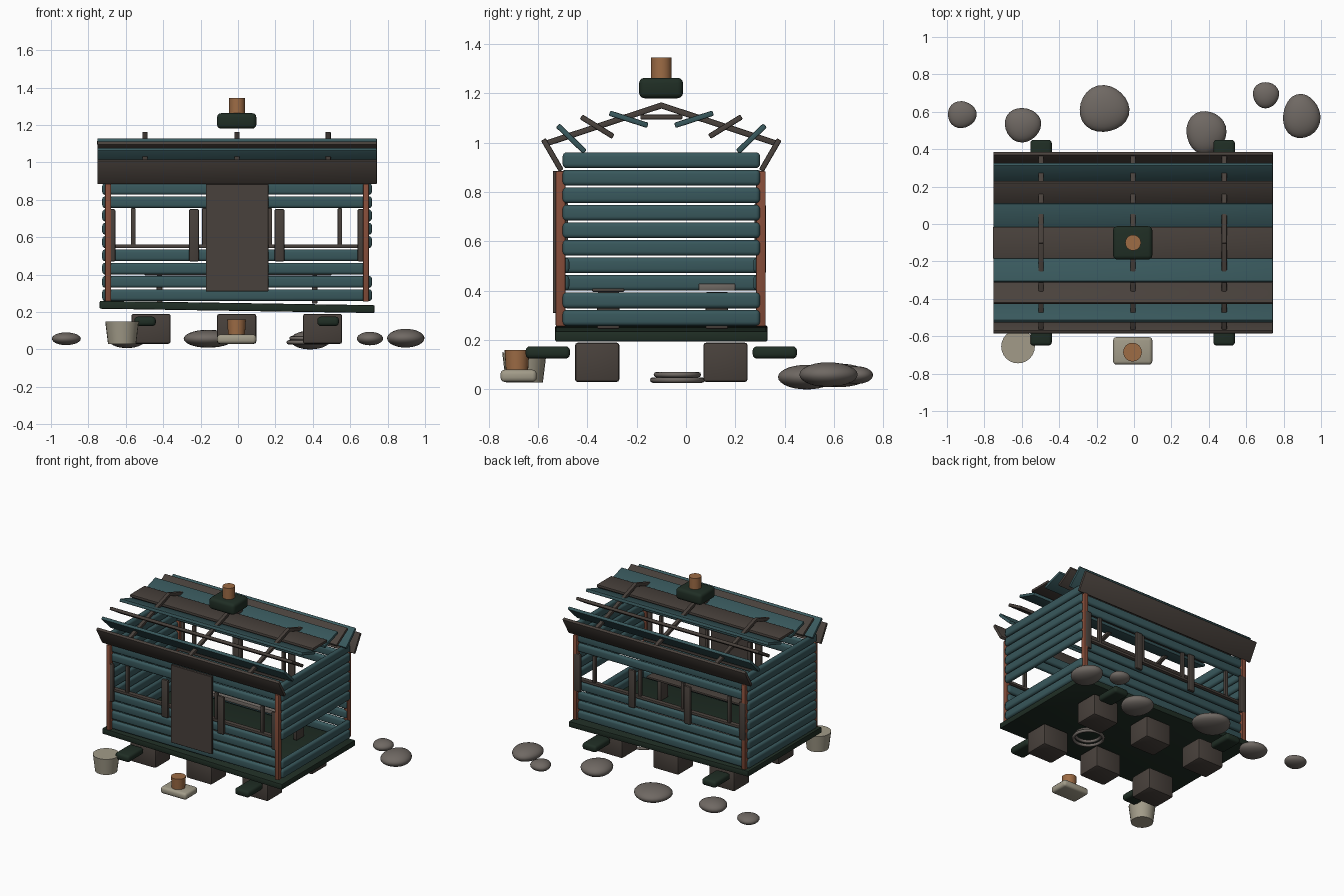
import bpy, bmesh, math, random
from mathutils import Vector

random.seed(4)
if "Cube" in bpy.data.objects:
    bpy.data.objects.remove(bpy.data.objects["Cube"], do_unlink=True)


def material(name, r, g, b):
    m = bpy.data.materials.new(name)
    m.use_nodes = True
    m.diffuse_color = (r, g, b, 1)
    bsdf = m.node_tree.nodes["Principled BSDF"]
    bsdf.inputs["Base Color"].default_value = (r, g, b, 1)
    bsdf.inputs["Roughness"].default_value = 0.8
    return m


teal = material("teal wood", 0.04, 0.098, 0.108)
brown = material("dark brown wood", 0.066, 0.053, 0.045)
green = material("dark green", 0.014, 0.027, 0.018)
rust = material("rust red", 0.24, 0.075, 0.042)
orange = material("orange clay", 0.34, 0.15, 0.06)
grey = material("stone grey", 0.16, 0.14, 0.125)
beige = material("beige", 0.36, 0.33, 0.25)


def finish(name, bm, mat, smooth=True):
    mesh = bpy.data.meshes.new(name)
    bm.to_mesh(mesh)
    bm.free()
    mesh.materials.append(mat)
    ob = bpy.data.objects.new(name, mesh)
    bpy.context.collection.objects.link(ob)
    if smooth:
        bpy.ops.object.select_all(action='DESELECT')
        ob.select_set(True)
        bpy.context.view_layer.objects.active = ob
        bpy.ops.object.shade_smooth_by_angle(angle=math.radians(35))
    return ob


def box(name, loc, size, mat, bevel=0.005, segments=2, rot=(0, 0, 0)):
    bm = bmesh.new()
    bmesh.ops.create_cube(bm, size=1)
    bmesh.ops.scale(bm, vec=size, verts=bm.verts)
    bmesh.ops.bevel(bm, geom=bm.edges[:], offset=min(bevel, min(size) * 0.48),
                    segments=segments, profile=0.5, affect='EDGES')
    ob = finish(name, bm, mat)
    ob.location, ob.rotation_euler = loc, rot
    return ob


def span(name, x, y, z, mat, bevel=0.005, segments=2):
    """Box given by its (min, max) range on each axis."""
    loc = [sum(r) / 2 for r in (x, y, z)]
    return box(name, loc, [r[1] - r[0] for r in (x, y, z)], mat, bevel, segments)


def tube(name, loc, r_low, r_high, z, mat, sides=24):
    bm = bmesh.new()
    bmesh.ops.create_cone(bm, cap_ends=True, segments=sides, radius1=r_low,
                          radius2=r_high, depth=z[1] - z[0])
    ob = finish(name, bm, mat)
    ob.location = (loc[0], loc[1], sum(z) / 2)


CX, CY = -0.005, -0.1
PITCH, BASE = 0.071, 0.29

# Floor slab, slightly tilted, on six piers
box("floor", (CX, CY, 0.227), (1.47, 0.86, 0.042), green, 0.006, rot=(0, math.radians(0.9), 0))
for x in (-0.465, -0.007, 0.452):
    for y in (-0.36, 0.16):
        box("pier", (x, y, 0.11), (0.21, 0.18, 0.16), brown, 0.012)
for x in (-0.497, 0.482):
    for y in (-0.56, 0.36):
        box("step_block", (x, y, 0.15), (0.115, 0.18, 0.05), green, 0.018, 3)

# Log walls: ends run full height, long sides leave a window band
for row in range(10):
    z = BASE + row * PITCH
    for x in (-0.708, 0.698):
        if x > 0 and row in (2, 3):
            continue
        box("end_wall_log", (x, CY, z), (0.036, 0.8, 0.064), teal, 0.017, 4)
    if row < 4 or row in (7, 8):
        for y in (-0.49, 0.29):
            box("side_wall_log", (CX, y, z), (1.4, 0.034, 0.062), teal, 0.016, 4)

# Corner posts
for x in (-0.694, 0.684):
    for y in (-0.508, 0.303):
        box("corner_post", (x, y, 0.57), (0.032, 0.04, 0.63), rust, 0.006)

# Window sills, shutters and mullions on both long sides
for side, wall in ((-1, -0.49), (1, 0.29)):
    box("window_sill", (CX, wall, 0.552), (1.38, 0.036, 0.02), brown)
    for x in (-0.683, -0.235, 0.222, 0.666):
        box("shutter", (x, wall + side * 0.024, 0.61), (0.054, 0.022, 0.28), brown, 0.008)
    for x in (-0.56, -0.18, 0.17, 0.545):
        box("mullion", (x, wall, 0.65), (0.024, 0.024, 0.21), brown, 0.004)

# Front door
span("door", (-0.172, 0.162), (-0.54, -0.52), (0.31, 0.885), brown, 0.002, 1)

# Benches inside
span("back_bench_seat", (-0.5, 0.5), (0.05, 0.2), (0.4, 0.43), grey, 0.006)
span("front_bench_seat", (-0.5, 0.5), (-0.38, -0.25), (0.395, 0.41), brown)
for x in (-0.42, 0.41):
    for y in (-0.315, 0.125):
        box("bench_leg", (x, y, 0.32), (0.03, 0.09, 0.15), brown)

# Roof rafters
SLOPE = math.atan(0.33)
for x in (-0.497, CX, 0.482):
    for s in (-1, 1):
        box("rafter", (x, CY + s * 0.23, 1.075), (0.028, 0.5, 0.024), brown, 0.005,
            rot=(-s * SLOPE, 0, 0))

# Roof planks tipped inward: (outer distance, outer z, inner distance, inner z)
span("ridge_plank", (-0.755, 0.742), (-0.185, -0.015), (1.094, 1.114), brown)
planks = [((0.21, 1.12), (0.055, 1.07), teal),
          ((0.325, 1.105), (0.195, 1.025), brown),
          ((0.42, 1.07), (0.31, 0.963), teal),
          ((0.478, 1.013), (0.405, 0.887), brown)]
for s in (-1, 1):
    for outer, inner, mat in planks:
        a, b = Vector(outer), Vector(inner)
        d, mid = a - b, (a + b) / 2
        box("roof_plank", (CX, CY + s * mid.x, mid.y), (1.495, d.length, 0.022), mat, 0.005,
            rot=(s * math.atan2(d.y, d.x), 0, 0))

# Chimney
span("chimney_base", (-0.112, 0.098), (-0.19, -0.012), (1.18, 1.263), green, 0.022, 3)
tube("chimney_pipe", (CX, CY), 0.042, 0.042, (1.255, 1.345), orange)

# Pots on the ground in front
tube("bucket", (-0.62, -0.655), 0.075, 0.09, (0.028, 0.15), beige)
span("planter_base", (-0.112, 0.098), (-0.752, -0.605), (0.03, 0.08), beige, 0.018, 3)
tube("planter_pot", (-0.008, -0.685), 0.045, 0.05, (0.075, 0.16), orange)

# Coiled ring beneath the floor
for radius, z in ((0.1, 0.038), (0.085, 0.06)):
    bpy.ops.mesh.primitive_torus_add(location=(0.37, -0.035, z), major_radius=radius,
                                     minor_radius=0.011, major_segments=32, minor_segments=8)
    ring = bpy.context.object
    ring.name = "coil"
    ring.data.materials.append(grey)
    bpy.ops.object.shade_smooth()

# Stones behind: centre, then half sizes
stones = [((-0.92, 0.585, 0.057), (0.077, 0.072, 0.034)),
          ((-0.595, 0.53, 0.05), (0.097, 0.092, 0.043)),
          ((-0.16, 0.615, 0.057), (0.133, 0.125, 0.048)),
          ((0.385, 0.49, 0.05), (0.107, 0.115, 0.05)),
          ((0.705, 0.69, 0.058), (0.07, 0.07, 0.036)),
          ((0.895, 0.575, 0.06), (0.1, 0.118, 0.05))]
for loc, half in stones:
    bm = bmesh.new()
    bmesh.ops.create_uvsphere(bm, u_segments=24, v_segments=14, radius=1)
    phase = random.uniform(0, 6)
    for v in bm.verts:
        angle = math.atan2(v.co.y, v.co.x)
        lump = 1 + 0.03 * math.sin(3 * angle + phase)
        v.co.x, v.co.y = v.co.x * lump, v.co.y * lump
    bmesh.ops.scale(bm, vec=half, verts=bm.verts)
    finish("stone", bm, grey).location = loc
